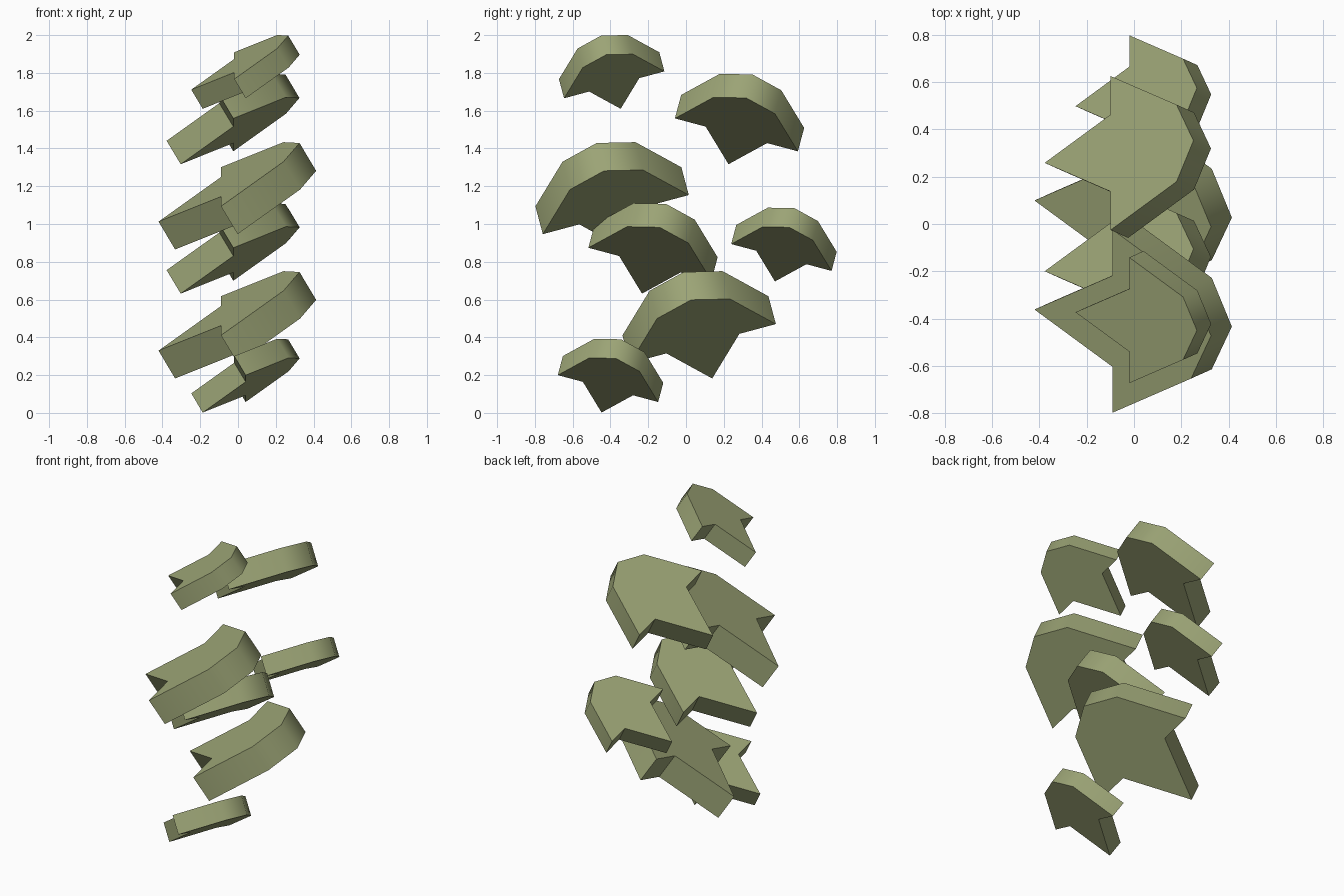
import bpy
import bmesh
import math
from mathutils import Matrix, Vector

cube = bpy.data.objects.get("Cube")
if cube:
    bpy.data.objects.remove(cube, do_unlink=True)

# Single matte olive colour
OLIVE = (0.33, 0.37, 0.18, 1.0)
olive = bpy.data.materials.new("olive_green")
olive.use_nodes = True
olive.diffuse_color = OLIVE
bsdf = next(n for n in olive.node_tree.nodes if n.type == "BSDF_PRINCIPLED")
bsdf.inputs["Base Color"].default_value = OLIVE

# Leaf outline for a unit half width: blunt rounded front, notched pointed tail
OUTLINE = [(-0.955, 0), (0, -0.5), (0, -1), (0.955, -0.5),
           (1.2, 0), (0.955, 0.5), (0, 1), (0, 0.5)]
THICKNESS = 0.44
SLOPE = math.radians(30)
LEAN = math.radians(15)


def make_leaf(name, location, size, side):
    """Tilted leaf slab; location is the middle of its upper face."""
    bm = bmesh.new()
    top = bm.faces.new([bm.verts.new((x, y, 0)) for x, y in OUTLINE])
    result = bmesh.ops.extrude_face_region(bm, geom=[top], use_keep_orig=True)
    lower = [v for v in result["geom"] if isinstance(v, bmesh.types.BMVert)]
    bmesh.ops.translate(bm, verts=lower, vec=(0, 0, -THICKNESS))
    bmesh.ops.recalc_face_normals(bm, faces=bm.faces)

    # Rise towards +x, then lean sideways
    turn = Matrix.Rotation(side * LEAN, 4, "X") @ Matrix.Rotation(-SLOPE, 4, "Y")
    place = Matrix.Translation(Vector(location)) @ turn @ Matrix.Scale(size, 4)
    bm.transform(place)

    mesh = bpy.data.meshes.new(name)
    bm.to_mesh(mesh)
    bm.free()
    mesh.materials.append(olive)
    leaf = bpy.data.objects.new(name, mesh)
    bpy.context.collection.objects.link(leaf)

    bpy.ops.object.select_all(action="DESELECT")
    leaf.select_set(True)
    bpy.context.view_layer.objects.active = leaf
    bpy.ops.object.shade_smooth_by_angle(angle=math.radians(55))


SMALL, MEDIUM, LARGE = 0.275, 0.337, 0.40

# Leaves from the bottom up
make_leaf("leaf_bottom_front", (-0.02, -0.386, 0.23), SMALL, -1)
make_leaf("leaf_low_middle", (-0.09, 0.05, 0.514), LARGE, 1)
make_leaf("leaf_middle", (-0.099, -0.158, 0.911), MEDIUM, -1)
make_leaf("leaf_middle_back", (-0.02, 0.532, 0.924), SMALL, -1)
make_leaf("leaf_high_front", (-0.09, -0.411, 1.197), LARGE, 1)
make_leaf("leaf_high_back", (-0.099, 0.30, 1.596), MEDIUM, -1)
make_leaf("leaf_top", (-0.02, -0.407, 1.838), SMALL, 1)
